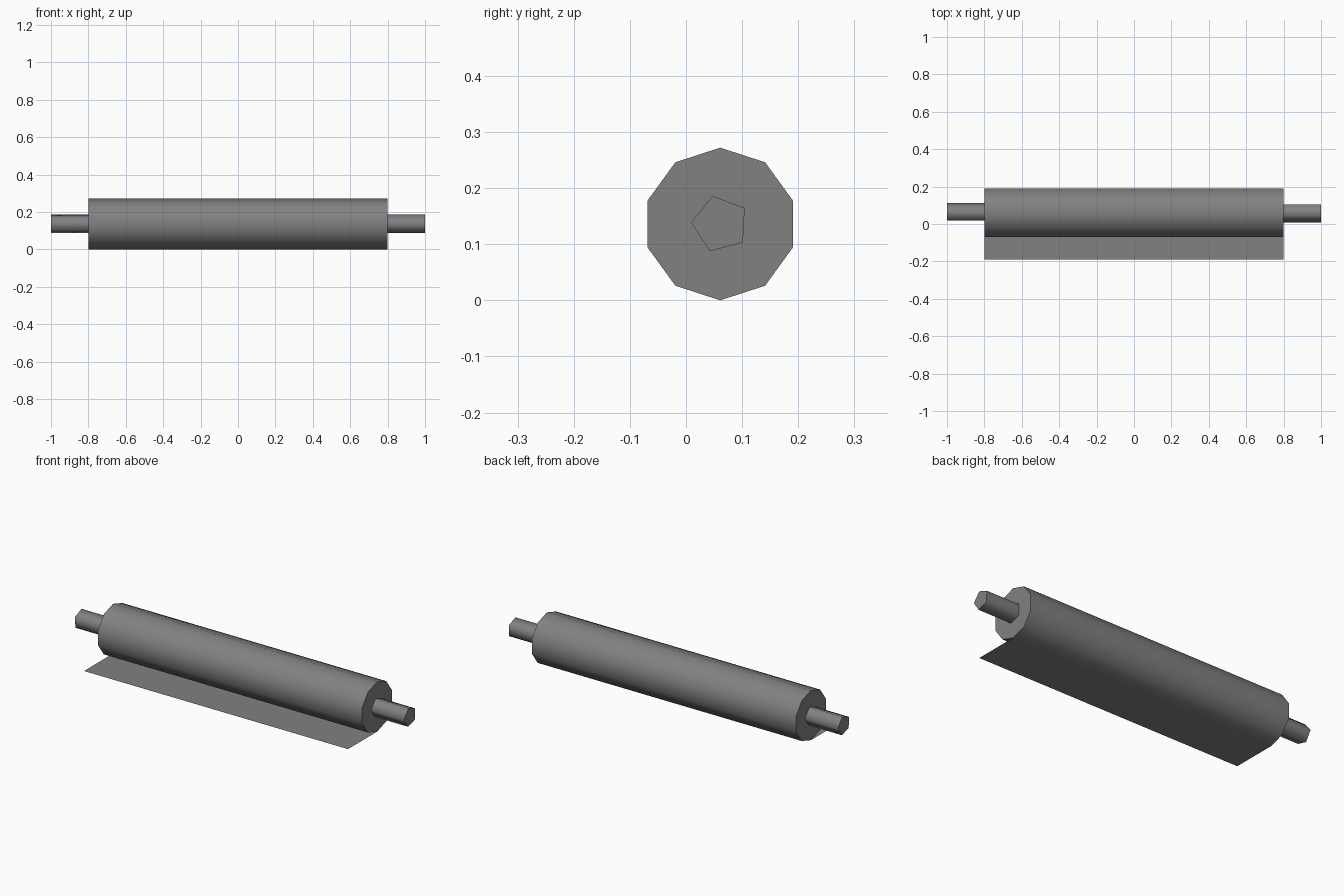
import bpy
import math

# Remove the default cube
cube = bpy.data.objects.get("Cube")
if cube:
    bpy.data.objects.remove(cube, do_unlink=True)

AXIS_Y, AXIS_Z = 0.061, 0.136
ROLLER_HALF, TOTAL_HALF = 0.8, 1.0

grey = bpy.data.materials.new("mid_grey")
grey.use_nodes = True
colour = (0.22, 0.22, 0.22, 1)
grey.diffuse_color = colour
grey.node_tree.nodes["Principled BSDF"].inputs["Base Color"].default_value = colour


def make_object(name, verts, faces):
    mesh = bpy.data.meshes.new(name)
    mesh.from_pydata(verts, [], faces)
    mesh.materials.append(grey)
    obj = bpy.data.objects.new(name, mesh)
    bpy.context.collection.objects.link(obj)
    return obj


def make_bar(name, x0, x1, radius, sides, start, flip=1):
    """Capped prism along x, with rounded shading on its sides."""
    ring = []
    for i in range(sides):
        a = math.radians(start) + math.tau * i / sides
        ring.append((AXIS_Y + flip * radius * math.cos(a),
                     AXIS_Z + radius * math.sin(a)))
    verts = [(x, y, z) for x in (x0, x1) for y, z in ring]
    faces = [(i, (i + 1) % sides, (i + 1) % sides + sides, i + sides)
             for i in range(sides)]
    faces += [tuple(reversed(range(sides))), tuple(range(sides, 2 * sides))]
    if flip < 0:
        faces = [tuple(reversed(f)) for f in faces]
    obj = make_object(name, verts, faces)
    bpy.ops.object.select_all(action="DESELECT")
    obj.select_set(True)
    bpy.context.view_layer.objects.active = obj
    bpy.ops.object.shade_smooth_by_angle(angle=math.radians(80))
    return obj


# Ten-sided roller with a five-sided handle at each end
make_bar("roller", -ROLLER_HALF, ROLLER_HALF, 0.136, 10, 90)
make_bar("left_handle", ROLLER_HALF, TOTAL_HALF, 0.052, 5, 33)
make_bar("right_handle", -TOTAL_HALF, -ROLLER_HALF, 0.052, 5, 33, flip=-1)

# Thin loose sheet running forward from the bottom of the roller
w = ROLLER_HALF
make_object("loose_sheet",
            [(-w, -0.19, 0), (w, -0.19, 0), (w, AXIS_Y, 0), (-w, AXIS_Y, 0)],
            [(0, 1, 2, 3)])
